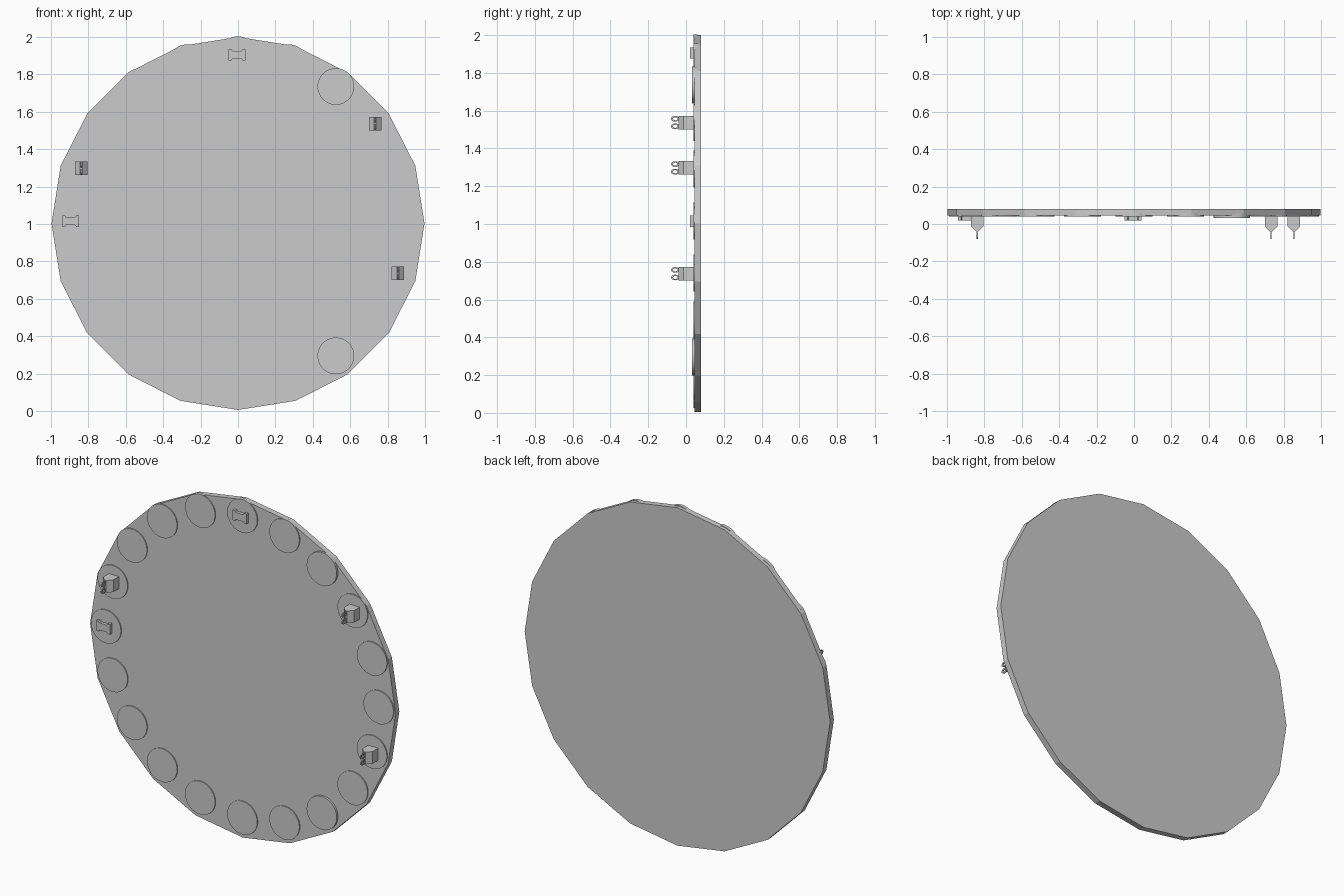
import bpy, bmesh
from math import sin, cos, pi, radians

cube = bpy.data.objects.get("Cube")
if cube:
    bpy.data.objects.remove(cube)

grey = bpy.data.materials.new("plain grey")
grey.use_nodes = True
COLOUR = (0.6, 0.6, 0.6, 1)
grey.diffuse_color = COLOUR
grey.node_tree.nodes["Principled BSDF"].inputs["Base Color"].default_value = COLOUR


def prism(bm, points, axis, start, end):
    """Extrude a 2D outline along y (x, z points), z (x, y points) or x (y, z points)."""
    place = {"x": lambda a, b, t: (t, a, b),
             "y": lambda a, b, t: (a, t, b),
             "z": lambda a, b, t: (a, b, t)}[axis]
    rings = [[bm.verts.new(place(a, b, t)) for a, b in points] for t in (start, end)]
    n = len(points)
    bm.faces.new(rings[0])
    bm.faces.new(rings[1][::-1])
    for i in range(n):
        j = (i + 1) % n
        bm.faces.new((rings[0][i], rings[0][j], rings[1][j], rings[1][i]))


def finish(bm, name, location=(0, 0, 0), smooth=False):
    bmesh.ops.recalc_face_normals(bm, faces=bm.faces)
    mesh = bpy.data.meshes.new(name)
    bm.to_mesh(mesh)
    bm.free()
    mesh.materials.append(grey)
    obj = bpy.data.objects.new(name, mesh)
    obj.location = location
    bpy.context.collection.objects.link(obj)
    if smooth:
        bpy.context.view_layer.objects.active = obj
        obj.select_set(True)
        bpy.ops.object.shade_smooth_by_angle(angle=radians(30))
        obj.select_set(False)
    return obj


def circle(radius, sides, a=0, b=0):
    return [(a + radius * sin(2 * pi * i / sides), b + radius * cos(2 * pi * i / sides))
            for i in range(sides)]


# Twenty-sided base plate
bm = bmesh.new()
prism(bm, circle(0.997, 20), "y", 0.045, 0.08)
finish(bm, "base_plate", (0, 0, 1.003))

# Ring of round pads; two sit slightly proud
for i in range(20):
    a = 2 * pi * i / 20
    front = 0.033 if i in (2, 8) else 0.039
    bm = bmesh.new()
    prism(bm, circle(0.098, 48), "y", front, 0.06)
    finish(bm, f"pad_{i + 1}", (0.89 * sin(a), 0, 1.015 + 0.89 * cos(a)), True)

# Waisted clips
for name, x, z in (("top_clip", -0.005, 1.905), ("right_clip", -0.895, 1.015)):
    half = [(-0.045, 0.03), (-0.03, 0.03), (-0.024, 0.021),
            (0.024, 0.021), (0.03, 0.03), (0.045, 0.03)]
    bm = bmesh.new()
    prism(bm, half + [(a, -b) for a, b in half[::-1]], "y", 0.02, 0.042)
    finish(bm, name, (x, 0, z))

# Wedge-nosed blocks, each carrying two thin eyelets
for name, x, z in (("upper_left", 0.733, 1.537), ("right", -0.838, 1.297),
                   ("lower_left", 0.855, 0.737)):
    bm = bmesh.new()
    outline = [(-0.033, 0.042), (0.033, 0.042), (0.033, -0.013),
               (0.006, -0.04), (-0.006, -0.04), (-0.033, -0.013)]
    prism(bm, outline, "z", -0.036, 0.036)
    finish(bm, name + "_block", (x, 0, z))
    for side, dz in (("upper", 0.02), ("lower", -0.02)):
        bm = bmesh.new()
        n = 16
        rings = []
        for t in (-0.003, 0.003):
            for ry, rz in ((0.023, 0.015), (0.012, 0.008)):
                rings.append([bm.verts.new((t, ry * cos(2 * pi * k / n), rz * sin(2 * pi * k / n)))
                              for k in range(n)])
        for p, q in ((0, 1), (1, 3), (3, 2), (2, 0)):
            for k in range(n):
                m = (k + 1) % n
                bm.faces.new((rings[p][k], rings[p][m], rings[q][m], rings[q][k]))
        finish(bm, f"{name}_{side}_eyelet", (x, -0.057, z + dz))
